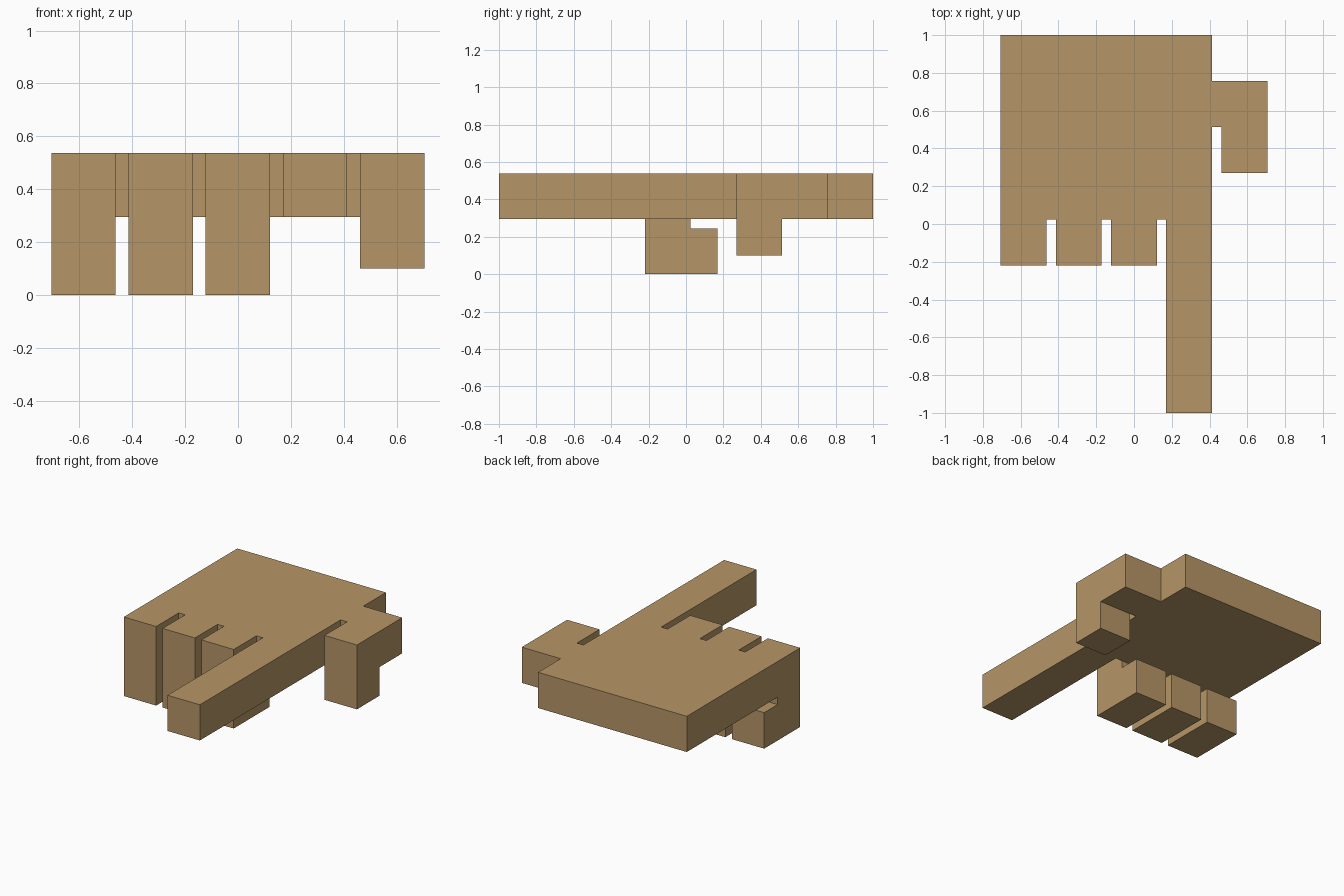
import bpy
import bmesh
from mathutils import Vector

cube = bpy.data.objects.get("Cube")
if cube:
    bpy.data.objects.remove(cube, do_unlink=True)

# Single tan colour
tan = bpy.data.materials.new("tan")
tan.use_nodes = True
TAN = (0.47, 0.305, 0.136, 1.0)
tan.diffuse_color = TAN
bsdf = tan.node_tree.nodes["Principled BSDF"]
bsdf.inputs["Base Color"].default_value = TAN
bsdf.inputs["Roughness"].default_value = 0.8


def extrude_outline(name, outline, axis, start, end):
    """Extrude a flat outline along x (outline in y, z) or z (outline in x, y)."""
    bm = bmesh.new()
    if axis == "x":
        pts = [(start, a, b) for a, b in outline]
        move = Vector((end - start, 0, 0))
    else:
        pts = [(a, b, start) for a, b in outline]
        move = Vector((0, 0, end - start))
    face = bm.faces.new([bm.verts.new(p) for p in pts])
    result = bmesh.ops.extrude_face_region(bm, geom=[face], use_keep_orig=True)
    verts = [g for g in result["geom"] if isinstance(g, bmesh.types.BMVert)]
    bmesh.ops.translate(bm, verts=verts, vec=move)
    bmesh.ops.recalc_face_normals(bm, faces=bm.faces)
    mesh = bpy.data.meshes.new(name)
    bm.to_mesh(mesh)
    bm.free()
    mesh.materials.append(tan)
    obj = bpy.data.objects.new(name, mesh)
    bpy.context.collection.objects.link(obj)
    return obj


BOTTOM, TOP = 0.295, 0.538   # slab height range
KNUCKLE = 0.024              # y of the palm's front edge

# Palm slab with the straight pointing finger
extrude_outline("palm_and_pointing_finger", [
    (-0.706, 1.0), (-0.706, KNUCKLE), (0.17, KNUCKLE),
    (0.17, -1.0), (0.413, -1.0), (0.413, 1.0)], "z", BOTTOM, TOP)

# Three fingers curled down and back under the palm
curl = [(KNUCKLE, TOP), (-0.219, TOP), (-0.219, 0.0), (0.168, 0.0),
        (0.168, 0.245), (KNUCKLE, 0.245), (KNUCKLE, BOTTOM)]
for name, x in (("little_finger", -0.706), ("ring_finger", -0.414),
                ("middle_finger", -0.122)):
    extrude_outline(name, curl, "x", x, x + 0.243)

# Thumb: a stub out of the palm's side, then a bent tip hanging down
extrude_outline("thumb_base", [
    (0.413, 0.513), (0.462, 0.513), (0.462, 0.757), (0.413, 0.757)],
    "z", BOTTOM, TOP)
extrude_outline("thumb_tip", [
    (0.757, TOP), (0.27, TOP), (0.27, 0.1), (0.513, 0.1),
    (0.513, BOTTOM), (0.757, BOTTOM)], "x", 0.462, 0.706)
